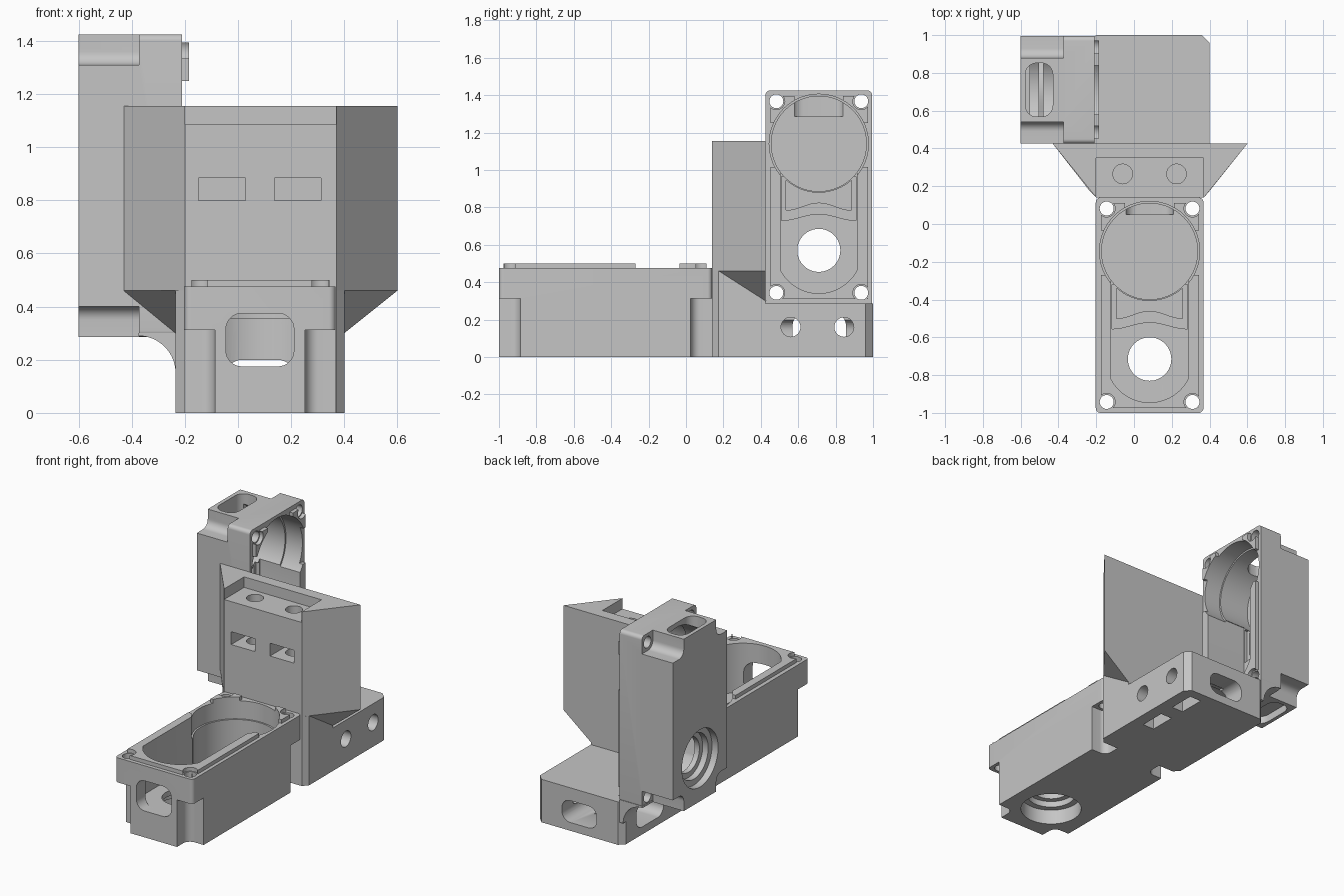
import bpy, bmesh, math
from mathutils import Matrix, Vector

if "Cube" in bpy.data.objects:
    bpy.data.objects.remove(bpy.data.objects["Cube"])

grey = bpy.data.materials.new("plain grey")
grey.diffuse_color = (0.56, 0.56, 0.56, 1)
grey.use_nodes = True
grey.node_tree.nodes["Principled BSDF"].inputs["Base Color"].default_value = grey.diffuse_color

Z_AXIS = Matrix.Identity(4)
X_AXIS = Matrix(((0, 0, 1, 0), (1, 0, 0, 0), (0, 1, 0, 0), (0, 0, 0, 1)))   # (u,v,w) -> (y,z,x)
Y_AXIS = Matrix(((0, 1, 0, 0), (0, 0, 1, 0), (1, 0, 0, 0), (0, 0, 0, 1)))   # (u,v,w) -> (z,x,y)


def volume(me):
    bm = bmesh.new()
    bm.from_mesh(me)
    v = bm.calc_volume(signed=True)
    bm.free()
    return v


def finish(name, bm):
    bmesh.ops.recalc_face_normals(bm, faces=bm.faces)
    if bm.calc_volume(signed=True) < 0:
        bmesh.ops.reverse_faces(bm, faces=bm.faces)
    me = bpy.data.meshes.new(name)
    bm.to_mesh(me)
    bm.free()
    me.materials.append(grey)
    ob = bpy.data.objects.new(name, me)
    bpy.context.collection.objects.link(ob)
    return ob


def prism(pts, w0, w1, frame=Z_AXIS, name="cutter"):
    """Extrude a 2D outline from w0 to w1 in the given frame."""
    bm = bmesh.new()
    face = bm.faces.new([bm.verts.new((u, v, w0)) for u, v in pts])
    new = bmesh.ops.extrude_face_region(bm, geom=[face])["geom"]
    bmesh.ops.translate(bm, vec=(0, 0, w1 - w0),
                        verts=[g for g in new if isinstance(g, bmesh.types.BMVert)])
    bm.transform(frame)
    return finish(name, bm)


def hull(pts, name="hull"):
    bm = bmesh.new()
    for p in pts:
        bm.verts.new(p)
    bmesh.ops.convex_hull(bm, input=bm.verts)
    return finish(name, bm)


def arc(cu, cv, r, a0, a1, n):
    return [(cu + r * math.cos(math.radians(a0 + (a1 - a0) * i / n)),
             cv + r * math.sin(math.radians(a0 + (a1 - a0) * i / n))) for i in range(n + 1)]


def circle(cu, cv, r, n=64):
    return arc(cu, cv, r, 0, 360, n)[:-1]


def rect(u0, u1, v0, v1, r=0):
    if not r:
        return [(u0, v0), (u1, v0), (u1, v1), (u0, v1)]
    return (arc(u1 - r, v1 - r, r, 0, 90, 8) + arc(u0 + r, v1 - r, r, 90, 180, 8)
            + arc(u0 + r, v0 + r, r, 180, 270, 8) + arc(u1 - r, v0 + r, r, 270, 360, 8))


def wave(half, mid, amp):
    return [(half * (i / 12 - 1), mid - amp * math.cos(math.pi * i / 12)) for i in range(25)]


def cut(ob, tools):
    """Subtract each tool in turn, then discard the tools."""
    for t in tools:
        old = volume(ob.data)
        for solver in ("EXACT", "MANIFOLD"):
            m = ob.modifiers.new("cut", "BOOLEAN")
            m.operation, m.solver, m.object = "DIFFERENCE", solver, t
            dg = bpy.context.evaluated_depsgraph_get()
            me = bpy.data.meshes.new_from_object(ob.evaluated_get(dg))
            ob.modifiers.clear()
            if 0 < volume(me) < old - 1e-8:
                ob.data = me
                break
        bpy.data.objects.remove(t)
    return ob


def housing(name, frame, depth, floor, deep, bore_seat, slots, slot_half):
    """Motor housing: u across, v along, w out of the open side (flange at w = 0)."""
    H, L = 0.285, 1.14
    def p(pts, a, b):
        return prism(pts, a, b, frame)
    end = math.degrees(math.asin(0.205 / 0.23))
    trough = [(0.205, 0.7), (-0.205, 0.7)] + arc(0, 0.285, 0.23, 270 - end, 270 + end, 24)
    corners = [(s, v) for s in (-1, 1) for v in (0.058, L - 0.058)]

    def cavity():
        return [p(circle(0, 0.855, 0.265, 96), bore_seat, 0.2),
                p(circle(0, 0.855, 0.254, 96), deep, 0.2),
                p(trough, floor, 0.2)]

    body = prism(rect(-H, H, 0, L, 0.025), -depth, 0, frame, name)
    cuts = cavity()
    # stepped wavy pocket between bore and shaft hole
    cuts.append(p(wave(0.2, 0.4625, 0.0175) + [(0.2, 0.68), (-0.2, 0.68)], (floor * 2 + deep) / 3, 0.2))
    a = math.degrees(math.asin(0.175 / 0.262))
    cuts.append(p(wave(0.175, 0.52, 0.02) + arc(0, 0.855, 0.262, 270 + a, 270 - a, 16), deep - 0.01, 0.2))
    # shaft hole with counterbore
    cuts.append(p(circle(0, 0.285, 0.115), -depth - 0.1, 0.1))
    cuts.append(p(circle(0, 0.285, 0.15), -depth - 0.1, floor - 0.035))
    cuts.append(p(circle(0, 0.285, 0.19), -depth - 0.1, floor - 0.075))
    # corner screw holes and screw-head notches
    for s, v in corners:
        cuts.append(p(circle(s * 0.227, v, 0.037, 32), -depth - 0.1, 0.1))
        t, e = (1, 0) if v < 0.5 else (-1, L)
        notch = [(s * 0.4, e - t * 0.1), (s * 0.4, e + t * 0.115)]
        notch += [(s * (H - 0.065 - 0.05 * math.sin(b)), e + t * (0.065 + 0.05 * math.cos(b)))
                  for b in [math.pi / 2 * i / 8 for i in range(9)]]
        notch.append((s * (H - 0.115), e - t * 0.1))
        cuts.append(p(notch, -depth - 0.1, -0.163))
    # cable slots in the end walls
    for w0, w1, v0, v1 in slots:
        cuts.append(prism(rect(w0, w1, -slot_half, slot_half, 0.06), v0, v1, frame @ Y_AXIS))
    cut(body, cuts)

    # raised locating rim
    rim = prism(rect(-0.258, 0.262, 0.025, 1.11), -0.002, 0.025, frame, name + "_rim")
    cuts = cavity() + [p(rect(-0.4, 0.4, 0.73, 0.965), -0.1, 0.1),
                       p(rect(-0.13, 0.13, 0.9, 1.3), -0.1, 0.1)]
    cuts += [p(circle(s * 0.227, v, 0.045, 32), -0.1, 0.1) for s, v in corners]
    cut(rim, cuts)
    return body


# two motor housings, one lying open upward and one standing open sideways
lying = Matrix.Translation((0.0825, -1, 0.475))
standing = Matrix.Translation((-0.21, 0.71, 0.285)) @ X_AXIS
front_housing = housing("front_housing", lying, 0.475, -0.30, -0.375, -0.12,
                        [(-0.30, -0.10, -0.1, 0.25)], 0.128)
side_housing = housing("side_housing", standing, 0.39, -0.27, -0.34, -0.12,
                       [(-0.365, -0.22, 1.0, 1.3), (-0.365, -0.22, -0.1, 0.05)], 0.142)

# base block behind the front housing, joined to the side housing by a fillet
base = prism([(-0.2, 0.14), (0.37, 0.14), (0.4, 0.175), (0.4, 0.96), (0.36, 1.0), (-0.2, 1.0),
              (-0.235, 0.965), (-0.235, 0.175)], 0, 0.285, Z_AXIS, "base_block")
fillet_frame = Matrix(((1, 0, 0, 0), (0, 0, 1, 0), (0, 1, 0, 0), (0, 0, 0, 1)))  # (u,v,w) -> (x,z,y)
fillet = prism(arc(-0.375, 0.15, 0.14, 90, 0, 16) + [(-0.21, 0.15), (-0.21, 0.3), (-0.375, 0.3)],
               0.425, 0.995, fillet_frame, "housing_fillet")


def rear_channel():
    return prism(rect(0.055, 0.2, -0.045, 0.21, 0.06), 0.05, 1.2, Y_AXIS)


def side_channel():
    return prism(rect(0.57, 0.855, 0.05, 0.23, 0.06), -0.5, 0.1, X_AXIS)


cuts = [rear_channel(), side_channel()]
for y in (0.56, 0.845):
    cuts.append(prism(circle(y, 0.16, 0.052, 32), 0.0, 0.6, X_AXIS))             # side screw hole
    cuts.append(prism(rect(0.235, 0.32, y - 0.088, y + 0.088), -0.1, 0.23))      # nut slot
cut(base, cuts)
cut(fillet, [side_channel()])
cut(front_housing, [rear_channel()])

# flared upright wall with sloped undersides
wall = prism([(-0.2, 0.14), (0.37, 0.14), (0.6, 0.425), (-0.43, 0.425)], 0.46, 1.155, Z_AXIS, "upright_wall")
cuts = [prism(rect(-0.2, 0.368, 0.0, 0.35), 1.085, 1.3)]                         # top ledge
for x in (-0.06, 0.225):
    cuts.append(prism(circle(x, 0.265, 0.052, 32), 0.7, 1.3))                    # top screw hole
    cuts.append(prism(rect(0.80, 0.885, x - 0.088, x + 0.088), 0.0, 0.35, Y_AXIS))  # nut slot
cut(wall, cuts)
prism([(-0.2, 0.14), (0.37, 0.14), (0.4, 0.175), (0.4, 0.425), (-0.235, 0.425), (-0.235, 0.175)],
      0.285, 0.46, Z_AXIS, "wall_foot")
for name, tip, root in (("right_gusset", 0.6, 0.4), ("left_gusset", -0.43, -0.235)):
    hull([(tip, 0.425, 0.46), (root, 0.175, 0.46), (root, 0.425, 0.46), (root, 0.425, 0.30)], name)

for ob in bpy.context.scene.objects:
    ob.select_set(True)
    bpy.context.view_layer.objects.active = ob
bpy.ops.object.shade_smooth_by_angle(angle=math.radians(30))
